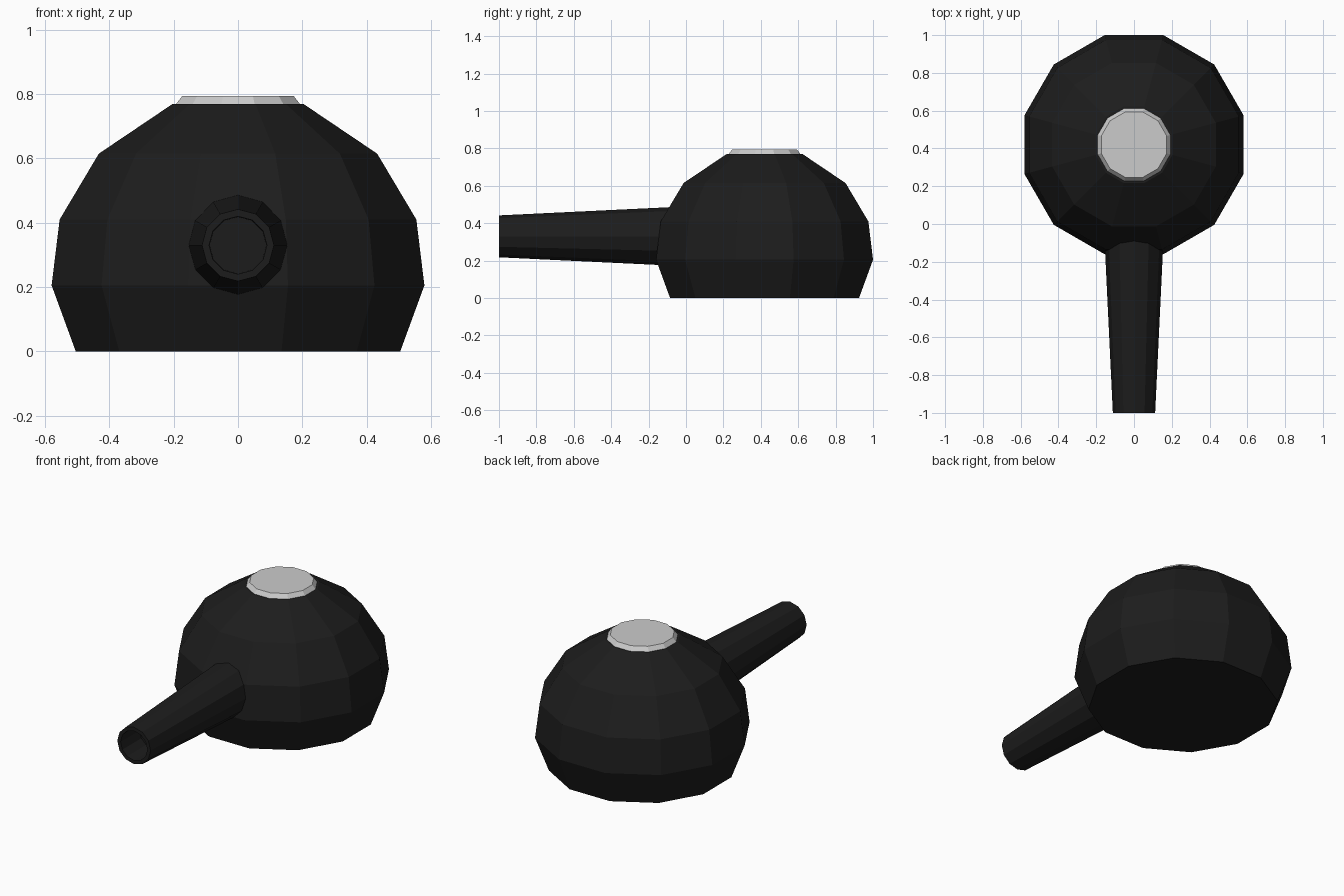
import bpy, bmesh, math
from mathutils import Matrix

if "Cube" in bpy.data.objects:
    bpy.data.objects.remove(bpy.data.objects["Cube"])

SIDES = 12
STEP = 2 * math.pi / SIDES


def lathe(name, profile, matrix, offset=0.0, material=None):
    """Flat-faced turned solid from (radius, height) rings, capped at both ends."""
    bm = bmesh.new()
    rings = [[bm.verts.new((r * math.cos(i * STEP + offset),
                            r * math.sin(i * STEP + offset), h))
              for i in range(SIDES)] for r, h in profile]
    for a, b in zip(rings, rings[1:]):
        for i in range(SIDES):
            j = (i + 1) % SIDES
            bm.faces.new((a[i], a[j], b[j], b[i]))
    bm.faces.new(rings[0][::-1])
    bm.faces.new(rings[-1])
    bm.transform(matrix)
    bmesh.ops.recalc_face_normals(bm, faces=bm.faces)
    mesh = bpy.data.meshes.new(name)
    bm.to_mesh(mesh)
    bm.free()
    obj = bpy.data.objects.new(name, mesh)
    bpy.context.collection.objects.link(obj)
    if material:
        mesh.materials.append(material)
    return obj


black = bpy.data.materials.new("black_metal")
black.diffuse_color = (0.012, 0.012, 0.012, 1)
black.use_nodes = True
black.node_tree.nodes["Principled BSDF"].inputs["Base Color"].default_value = black.diffuse_color

# Body and hatch: flats face the axes, so widths are measured across the flats
centre = Matrix.Translation((0, 0.42, 0))
flat = 1 / math.cos(STEP / 2)
body = [(0.505, 0), (0.58, 0.205), (0.555, 0.41), (0.433, 0.615), (0.203, 0.77)]
hatch = [(0.192, 0.765), (0.192, 0.77), (0.173, 0.795)]
lathe("turret_dome", [(r * flat, h) for r, h in body], centre, STEP / 2, black)
lathe("top_hatch", [(r * flat, h) for r, h in hatch], centre, STEP / 2)

# Tapered barrel pointing forward, with a recessed bore at the muzzle
forward = Matrix.Translation((0, 0, 0.33)) @ Matrix.Rotation(math.pi / 2, 4, 'X')
barrel = [(0.16, 0.0), (0.112, 1.0), (0.09, 1.0), (0.088, 0.82)]
lathe("barrel", barrel, forward, 0, black)
